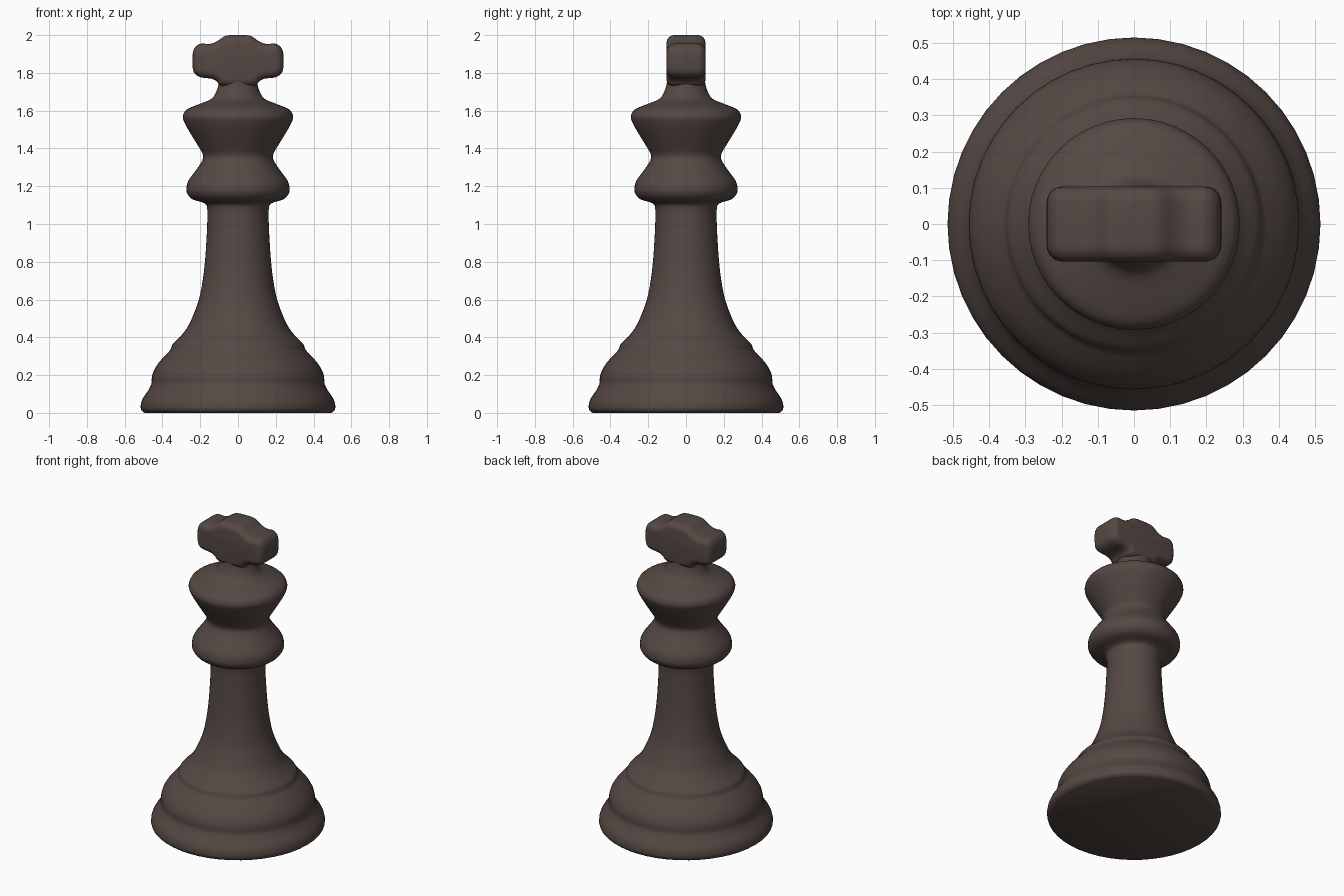
import bpy, bmesh, math
from mathutils import Vector

if "Cube" in bpy.data.objects:
    bpy.data.objects.remove(bpy.data.objects["Cube"])

wood = bpy.data.materials.new("dark_wood")
wood.diffuse_color = (0.09, 0.065, 0.057, 1)
wood.use_nodes = True
wood.node_tree.nodes["Principled BSDF"].inputs["Base Color"].default_value = wood.diffuse_color


def smooth_path(pts, steps, closed=False):
    """Catmull-Rom curve through 2D points."""
    p = [Vector(q) for q in pts]
    n = len(p)
    get = (lambda i: p[i % n]) if closed else (lambda i: p[max(0, min(n - 1, i))])
    out = []
    for i in range(n if closed else n - 1):
        a, b, c, d = get(i - 1), get(i), get(i + 1), get(i + 2)
        for s in range(steps):
            t = s / steps
            out.append(0.5 * (2 * b + (c - a) * t + (2 * a - 5 * b + 4 * c - d) * t * t
                              + (3 * b - a - 3 * c + d) * t ** 3))
    if not closed:
        out.append(p[-1])
    return out


def loft(name, rings):
    """Skin a stack of equal-length closed rings and cap both ends."""
    bm = bmesh.new()
    loops = [[bm.verts.new(co) for co in ring] for ring in rings]
    n = len(loops[0])
    for a, b in zip(loops, loops[1:]):
        for i in range(n):
            j = (i + 1) % n
            bm.faces.new((a[i], a[j], b[j], b[i]))
    bm.faces.new(loops[0][::-1])
    bm.faces.new(loops[-1])
    bmesh.ops.recalc_face_normals(bm, faces=bm.faces)
    mesh = bpy.data.meshes.new(name)
    bm.to_mesh(mesh)
    bm.free()
    mesh.materials.append(wood)
    obj = bpy.data.objects.new(name, mesh)
    bpy.context.collection.objects.link(obj)
    bpy.ops.object.select_all(action='DESELECT')
    obj.select_set(True)
    bpy.context.view_layer.objects.active = obj
    bpy.ops.object.shade_smooth_by_angle(angle=math.radians(50))
    return obj


# Turned body: base, stem, collar, crown and neck (radius, height)
profile = [(.495, 0), (.512, .015), (.515, .04), (.505, .075), (.475, .12), (.458, .155),
           (.456, .19), (.445, .225), (.42, .265), (.385, .305), (.357, .335), (.345, .365),
           (.305, .405), (.27, .45), (.24, .51), (.207, .6), (.187, .7), (.175, .8),
           (.168, .9), (.163, 1.0), (.163, 1.08), (.178, 1.11), (.24, 1.13), (.268, 1.16),
           (.273, 1.19), (.262, 1.23), (.215, 1.295), (.188, 1.34), (.187, 1.37),
           (.212, 1.415), (.255, 1.485), (.287, 1.545), (.291, 1.575), (.27, 1.607),
           (.205, 1.635), (.145, 1.66), (.12, 1.69), (.104, 1.735), (.098, 1.77), (.08, 1.82)]
SIDES = 48
angles = [2 * math.pi * i / SIDES for i in range(SIDES)]
loft("turned_body", [[(r * math.cos(a), r * math.sin(a), z) for a in angles]
                     for r, z in smooth_path(profile, 3)])

# Cross finial: half outline (x, z), mirrored, with rounded front and back edges
half = [(.04, 2.0), (.075, 1.992), (.11, 1.968), (.15, 1.953), (.195, 1.955), (.226, 1.937),
        (.24, 1.9), (.24, 1.83), (.228, 1.795), (.195, 1.776), (.145, 1.77),
        (.114, 1.757), (.095, 1.735), (.04, 1.725)]
outline = smooth_path(half + [(-x, z) for x, z in reversed(half)], 3, closed=True)
count = len(outline)
inward = []
for i in range(count):
    t = (outline[(i + 1) % count] - outline[i - 1]).normalized()
    inward.append(Vector((t.y, -t.x)))

DEPTH, ROUND = .103, .045
levels = []
for k in range(6):
    a = math.pi / 2 * (1 - k / 5)
    levels.append((-(DEPTH - ROUND) - ROUND * math.sin(a), ROUND * (1 - math.cos(a))))
levels += [(-y, inset) for y, inset in reversed(levels)]
rings = []
for y, inset in levels:
    pts = [p + n * inset * .9 for p, n in zip(outline, inward)]
    rings.append([(p.x, y, p.y) for p in pts])
loft("cross_finial", rings)
